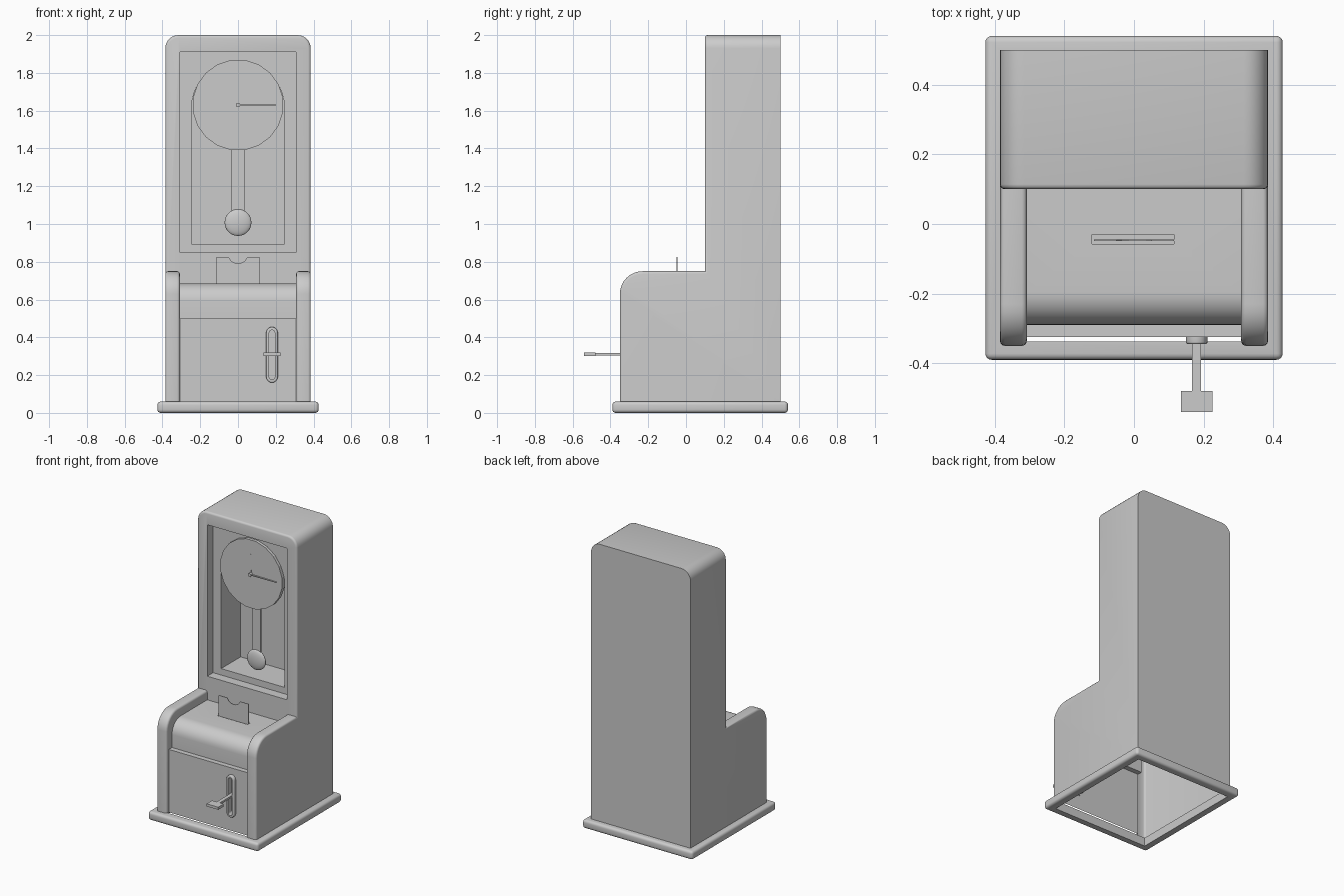
import bpy, bmesh, math
from math import sin, cos, pi

if "Cube" in bpy.data.objects:
    bpy.data.objects.remove(bpy.data.objects["Cube"])


def arc(cx, cy, r, a0, a1, n):
    return [(cx + r * cos(math.radians(a0 + (a1 - a0) * i / n)),
             cy + r * sin(math.radians(a0 + (a1 - a0) * i / n))) for i in range(n + 1)]


def rect(a, b, c, d):
    return [(a, c), (b, c), (b, d), (a, d)]


def prism(name, pts, axis, lo, hi):
    """Extrude a 2D profile along x (pts are y,z), y (x,z) or z (x,y)."""
    place = {'x': lambda p, t: (t, p[0], p[1]),
             'y': lambda p, t: (p[0], t, p[1]),
             'z': lambda p, t: (p[0], p[1], t)}[axis]
    bm = bmesh.new()
    a = [bm.verts.new(place(p, lo)) for p in pts]
    b = [bm.verts.new(place(p, hi)) for p in pts]
    bm.faces.new(a)
    bm.faces.new(b)
    for i in range(len(pts)):
        j = (i + 1) % len(pts)
        bm.faces.new((a[i], a[j], b[j], b[i]))
    bmesh.ops.recalc_face_normals(bm, faces=bm.faces)
    me = bpy.data.meshes.new(name)
    bm.to_mesh(me)
    bm.free()
    ob = bpy.data.objects.new(name, me)
    bpy.context.collection.objects.link(ob)
    return ob


def round_edges(ob, test, width, segs):
    bm = bmesh.new()
    bm.from_mesh(ob.data)
    edges = [e for e in bm.edges if test(e.verts[0].co, e.verts[1].co)]
    bmesh.ops.bevel(bm, geom=edges, offset=width, segments=segs, profile=0.5,
                    affect='EDGES', clamp_overlap=True)
    bm.to_mesh(ob.data)
    bm.free()


def activate(ob):
    bpy.ops.object.select_all(action='DESELECT')
    ob.select_set(True)
    bpy.context.view_layer.objects.active = ob


def cut(ob, cutters):
    activate(ob)
    for c in cutters:
        c.hide_render = True
        m = ob.modifiers.new("cut", 'BOOLEAN')
        m.operation, m.solver, m.object = 'DIFFERENCE', 'EXACT', c
        bpy.ops.object.modifier_apply(modifier=m.name)
        bpy.data.objects.remove(c)


def smooth(ob):
    activate(ob)
    bpy.ops.object.shade_smooth_by_angle(angle=math.radians(35))


def stadium(cx, z0, z1, r):
    return arc(cx, z1 - r, r, 0, 180, 10) + arc(cx, z0 + r, r, 180, 360, 10)


W, E = 0.385, 1e-4

# Cabinet: L-shaped side profile with rounded tower top
case = prism("cabinet", [(-0.35, 0.06)] + arc(-0.23, 0.63, 0.12, 180, 90, 8)
             + [(0.1, 0.75), (0.1, 2.0), (0.5, 2.0), (0.5, 0.06)], 'x', -W, W)
round_edges(case, lambda a, b: min(a.z, b.z) > 1.99 and abs(a.x - b.x) < E, 0.07, 7)

# Recessed desk between cheeks, card slot, lever slot and stepped window
desk = [(-0.5, 0.0), (-0.325, 0.0), (-0.325, 0.5), (-0.29, 0.5)] \
    + arc(-0.195, 0.59, 0.095, 180, 90, 8) + [(0.1, 0.685), (0.1, 0.9), (-0.5, 0.9)]
cut(case, [
    prism("desk_cutter", desk, 'x', -0.308, 0.308),
    prism("slot_cutter", rect(-0.12, 0.115, -0.057, -0.03), 'z', 0.63, 0.72),
    prism("lever_cutter", stadium(0.18, 0.176, 0.439, 0.015), 'y', -0.4, -0.305),
    prism("window_cutter", rect(-0.308, 0.308, 0.85, 1.91), 'y', 0.0, 0.165),
    prism("niche_cutter", [(-0.246, 0.895), (0.246, 0.895)]
          + arc(0, 1.615, 0.246, 0, 180, 20), 'y', 0.05, 0.38),
])


# Soften the front outline of the cheeks and the tower
def on_profile(v):
    return v.y < 0.1 + E and (abs(v.y + 0.35) < E or abs(v.z - 0.75) < E or (
        v.y < -0.229 and v.z > 0.629
        and abs(math.hypot(v.y + 0.23, v.z - 0.63) - 0.12) < E))


def front_outline(a, b):
    cheek = (abs(a.x - b.x) < E and min(abs(abs(a.x) - W), abs(abs(a.x) - 0.308)) < E
             and on_profile(a) and on_profile(b))
    tower = all(abs(v.y - 0.1) < E and v.z > 0.74 and (abs(v.x) > 0.384 or v.z > 1.92)
                for v in (a, b))
    return cheek or tower


round_edges(case, front_outline, 0.014, 3)

# Cabinet is open underneath
bm = bmesh.new()
bm.from_mesh(case.data)
bmesh.ops.delete(bm, geom=[f for f in bm.faces if all(abs(v.co.z - 0.06) < E for v in f.verts)],
                 context='FACES')
bm.to_mesh(case.data)
bm.free()
smooth(case)

# Plinth frame
plinth = prism("plinth", rect(-0.427, 0.427, -0.39, 0.54), 'z', 0, 0.06)
round_edges(plinth, lambda a, b: True, 0.018, 4)
cut(plinth, [prism("plinth_cutter", rect(-0.372, 0.372, -0.337, 0.488), 'z', -0.1, 0.2)])
smooth(plinth)

# Clock dial, hub and hands
prism("dial", arc(0, 1.63, 0.241, 9, 351, 19), 'y', 0.145, 0.175)
smooth(prism("hub", arc(0, 1.63, 0.012, 0, 330, 11), 'y', 0.125, 0.15))
prism("minute_hand", [(0, 1.634), (0, 1.626), (0.2, 1.628), (0.2, 1.632)], 'y', 0.131, 0.139)
prism("hour_hand", [(-0.002, 1.63), (0.002, 1.63), (0.001, 1.77), (-0.001, 1.77)],
      'y', 0.14, 0.144)

# Pendulum
prism("pendulum_rod", rect(-0.034, 0.034, 1.03, 1.45), 'y', 0.202, 0.212)
bpy.ops.mesh.primitive_uv_sphere_add(segments=32, ring_count=16, radius=0.071,
                                     location=(0, 0.205, 1.008))
bob = bpy.context.object
bob.name = "pendulum_bob"
bob.scale.y = 0.3
smooth(bob)

# Notched time card
prism("card", [(-0.115, 0.635), (0.115, 0.635), (0.115, 0.825), (0.05, 0.825), (0.035, 0.803),
               (0.015, 0.793), (-0.015, 0.793), (-0.035, 0.803), (-0.05, 0.825),
               (-0.115, 0.825)], 'y', -0.049, -0.045)

# Lever escutcheon
plate = prism("lever_escutcheon", stadium(0.18, 0.16, 0.455, 0.031), 'y', -0.345, -0.322)
round_edges(plate, lambda a, b: max(a.y, b.y) < -0.344, 0.006, 3)
cut(plate, [prism("ring_cutter", stadium(0.18, 0.176, 0.439, 0.015), 'y', -0.4, -0.3)])
smooth(plate)

# Lever arm and paddle
prism("lever_arm", rect(0.167, 0.193, -0.482, -0.308), 'z', 0.304, 0.318)
prism("lever_paddle", rect(0.135, 0.225, -0.54, -0.48), 'z', 0.302, 0.32)
